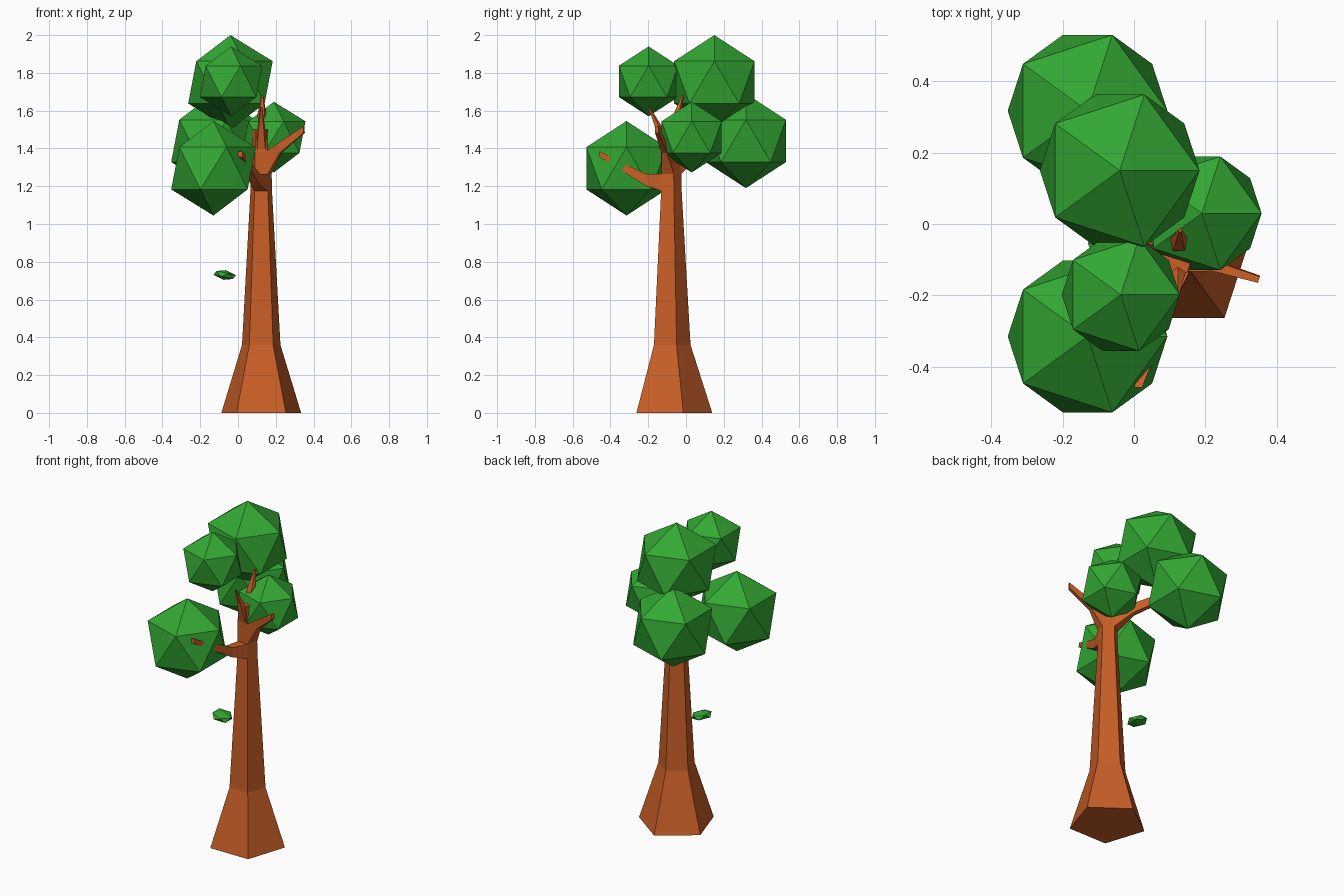
import bpy, bmesh
from math import sin, cos, radians
from mathutils import Vector

cube = bpy.data.objects.get("Cube")
if cube:
    bpy.data.objects.remove(cube, do_unlink=True)


def material(name, rgb):
    m = bpy.data.materials.new(name)
    m.use_nodes = True
    m.diffuse_color = (*rgb, 1)
    bsdf = next(n for n in m.node_tree.nodes if n.type == "BSDF_PRINCIPLED")
    bsdf.inputs["Base Color"].default_value = (*rgb, 1)
    return m


bark = material("bark_brown", (0.58, 0.113, 0.02))
green = material("leaf_green", (0.033, 0.39, 0.033))


def loft(bm, sections):
    """Join five-sided rings (x, y, z, radius); return the side faces per level."""
    rings = []
    for x, y, z, r in sections:
        angles = [radians(90 + 72 * i) for i in range(5)]
        rings.append([bm.verts.new((x + r * cos(a), y + r * sin(a), z)) for a in angles])
    levels = []
    for low, high in zip(rings, rings[1:]):
        levels.append([bm.faces.new((low[i], low[(i + 1) % 5], high[(i + 1) % 5], high[i]))
                       for i in range(5)])
    bm.faces.new(rings[0][::-1])
    bm.faces.new(rings[-1])
    return levels


def grow_branch(bm, face, steps):
    """Extrude a trunk face through (centre, scale of the first face) steps."""
    centre = face.calc_center_median()
    offsets = [v.co - centre for v in face.verts]
    for target, scale in steps:
        face = bmesh.ops.extrude_discrete_faces(bm, faces=[face])["faces"][0]
        for vert, offset in zip(face.verts, offsets):
            vert.co = Vector(target) + offset * scale


def finish(bm, name):
    bmesh.ops.recalc_face_normals(bm, faces=bm.faces)
    mesh = bpy.data.meshes.new(name)
    bm.to_mesh(mesh)
    bm.free()
    mesh.materials.append(bark)
    bpy.context.collection.objects.link(bpy.data.objects.new(name, mesh))


# Flared trunk with three branches pulled out of its sides
bm = bmesh.new()
X, Y = 0.123, -0.083
levels = loft(bm, [(X, Y, 0, 0.222), (X, Y, 0.36, 0.107), (X, Y, 1.175, 0.06),
                   (X, Y, 1.265, 0.058), (X, -0.09, 1.39, 0.054), (X, -0.1, 1.5, 0.045)])
front_face, right_face, back_face = levels[2][2], levels[3][3], levels[3][0]
grow_branch(bm, front_face, [((0.093, -0.215, 1.235), 0.68), ((0.012, -0.458, 1.37), 0.33)])
grow_branch(bm, right_face, [((0.225, -0.117, 1.405), 0.45), ((0.35, -0.155, 1.5), 0.29)])
grow_branch(bm, back_face, [((0.04, 0.04, 1.375), 0.5), ((-0.1, 0.25, 1.45), 0.3)])
finish(bm, "trunk")

# Forked twigs at the top
for name, sections in {
    "front_twig": [(X, -0.11, 1.4, 0.036), (X, -0.15, 1.52, 0.02), (X, -0.197, 1.62, 0.005)],
    "back_twig": [(X, -0.08, 1.4, 0.045), (X + 0.003, -0.05, 1.57, 0.026),
                  (X + 0.006, -0.018, 1.68, 0.006)],
}.items():
    bm = bmesh.new()
    loft(bm, sections)
    finish(bm, name)


def foliage(name, radius, centre, squash=1, tilt=0):
    bpy.ops.mesh.primitive_ico_sphere_add(subdivisions=1, radius=radius, location=centre,
                                          rotation=(0, radians(tilt), 0))
    obj = bpy.context.object
    obj.name = name
    obj.scale.z = squash
    obj.data.materials.append(green)


# Faceted foliage clumps and the falling leaf
foliage("top_foliage", 0.25, (-0.04, 0.15, 1.75))
foliage("upper_front_foliage", 0.185, (-0.037, -0.198, 1.755))
foliage("back_foliage", 0.25, (-0.13, 0.317, 1.44))
foliage("front_foliage", 0.25, (-0.13, -0.315, 1.295))
foliage("side_foliage", 0.187, (0.19, 0.03, 1.46))
foliage("falling_leaf", 0.065, (-0.07, -0.055, 0.73), squash=0.4, tilt=12)
